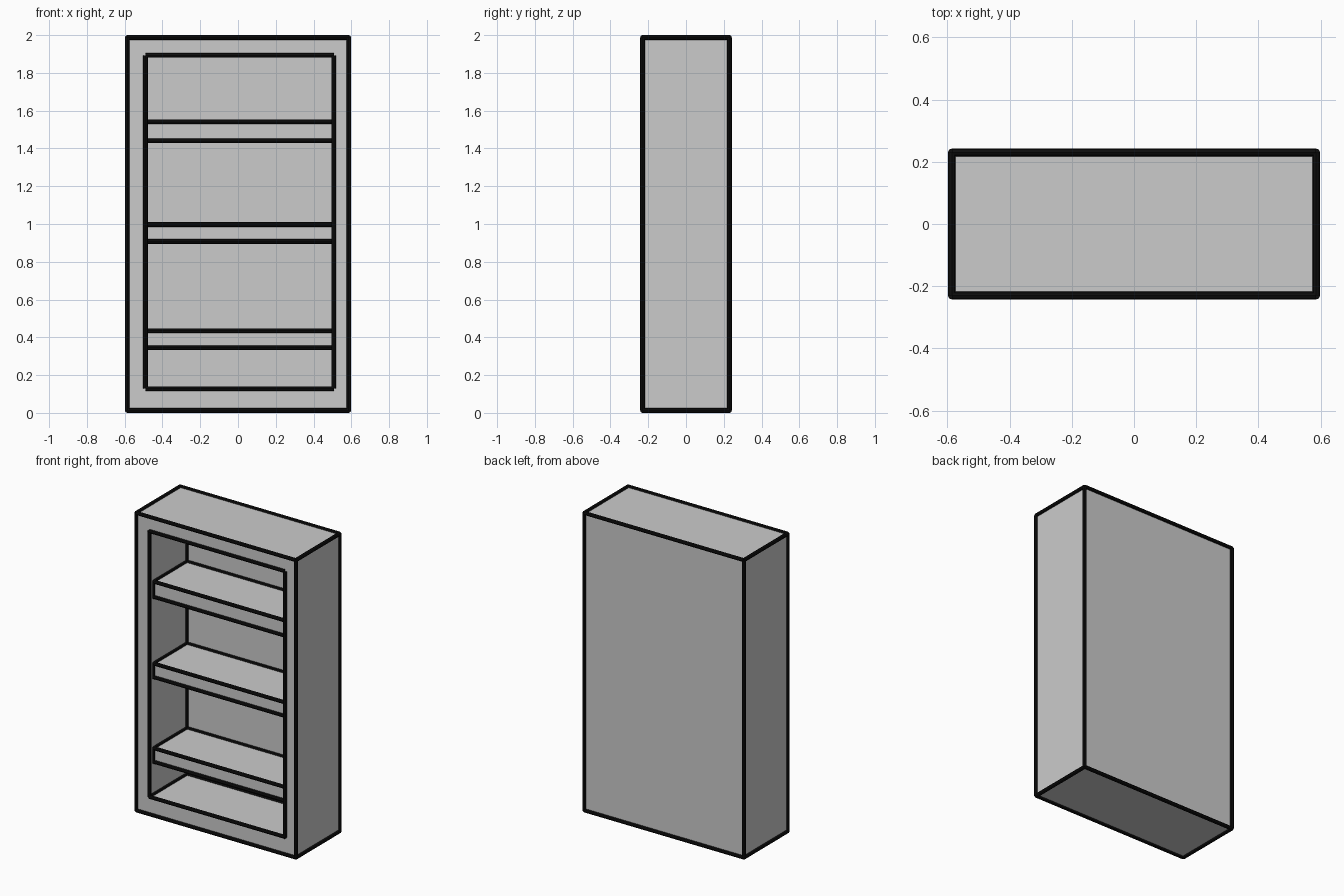
import bpy, bmesh
from mathutils import Vector

if "Cube" in bpy.data.objects:
    bpy.data.objects.remove(bpy.data.objects["Cube"])

ROD = 0.0125                               # radius of the dark edge rods
HALF_X, HALF_Y, LOW, TOP = 0.586, 0.23, ROD, 2 - ROD
OPEN_L, OPEN_R, OPEN_LOW, OPEN_TOP = -0.49, 0.507, 0.128, 1.893
BACK_Y, SHELF_FRONT = 0.162, -0.187        # inner back face, shelf front face


def material(name, value):
    mat = bpy.data.materials.new(name)
    mat.diffuse_color = (value, value, value, 1)
    mat.use_nodes = True
    mat.node_tree.nodes["Principled BSDF"].inputs["Base Color"].default_value = mat.diffuse_color
    return mat


GREY = material("grey", 0.56)
BLACK = material("black", 0.004)


def add_box(bm, lo, hi):
    lo, hi = Vector(lo), Vector(hi)
    for v in bmesh.ops.create_cube(bm, size=1)["verts"]:
        v.co = Vector((lo[i] + (v.co[i] + 0.5) * (hi[i] - lo[i]) for i in range(3)))


def add_object(bm, name, mat):
    bmesh.ops.recalc_face_normals(bm, faces=bm.faces)
    mesh = bpy.data.meshes.new(name)
    bm.to_mesh(mesh)
    mesh.materials.append(mat)
    bpy.context.collection.objects.link(bpy.data.objects.new(name, mesh))


def add_edge_rods(bm, name):
    """Round rod along every axis-aligned edge."""
    rods = bmesh.new()
    for e in bm.edges:
        a, b = (v.co for v in e.verts)
        d = b - a
        if max(abs(c) for c in d) < d.length - 1e-4:
            continue                       # diagonal helper edge of the frame
        m = d.to_track_quat('Z', 'Y').to_matrix().to_4x4()
        m.translation = (a + b) / 2
        bmesh.ops.create_cone(rods, cap_ends=True, segments=8, radius1=ROD,
                              radius2=ROD, depth=d.length, matrix=m)
    add_object(rods, name, BLACK)
    rods.free()


# Cabinet body: block with the front inset to a frame and pushed back
bm = bmesh.new()
add_box(bm, (-HALF_X, -HALF_Y, LOW), (HALF_X, HALF_Y, TOP))
bm.normal_update()
front = min(bm.faces, key=lambda f: f.calc_center_median().y)
bmesh.ops.inset_region(bm, faces=[front], thickness=0.08)
for v in front.verts:
    v.co.x = OPEN_R if v.co.x > 0 else OPEN_L
    v.co.z = OPEN_TOP if v.co.z > 1 else OPEN_LOW
cavity = bmesh.ops.extrude_discrete_faces(bm, faces=[front])["faces"][0]
for v in cavity.verts:
    v.co.y = BACK_Y
add_object(bm, "cabinet_body", GREY)
add_edge_rods(bm, "cabinet_edge_rods")
bm.free()

# Shelves, slightly set back from the front frame
for i, (low, top) in enumerate([(0.345, 0.435), (0.907, 0.997), (1.44, 1.541)], 1):
    bm = bmesh.new()
    add_box(bm, (OPEN_L, SHELF_FRONT, low), (OPEN_R, BACK_Y, top))
    add_object(bm, f"shelf_{i}", GREY)
    add_edge_rods(bm, f"shelf_{i}_edge_rods")
    bm.free()
